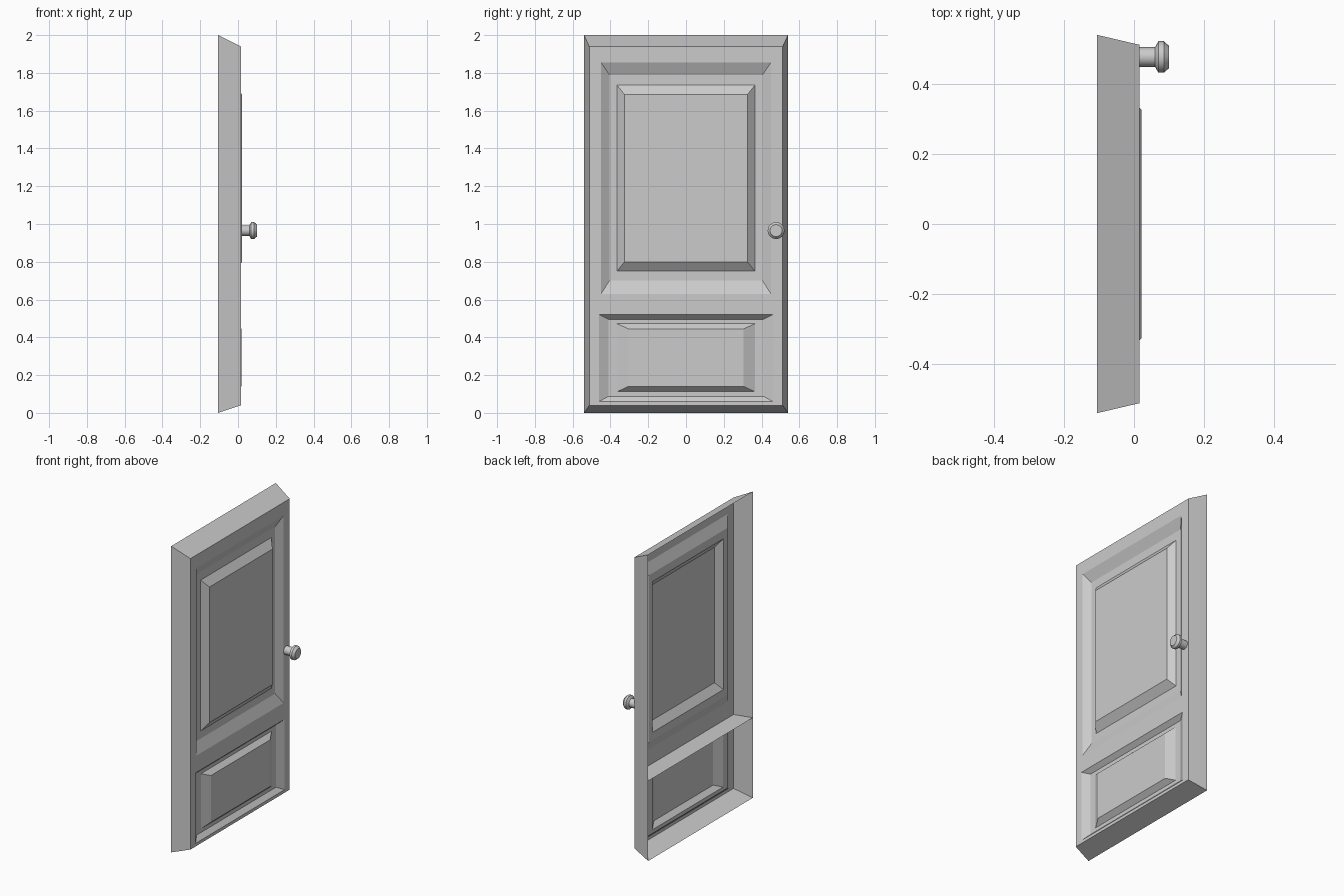
import bpy, bmesh, math
from mathutils import Vector

if "Cube" in bpy.data.objects:
    bpy.data.objects.remove(bpy.data.objects["Cube"])

FRONT, BACK = 0.015, -0.105


def finish(name, bm):
    mesh = bpy.data.meshes.new(name)
    bm.to_mesh(mesh)
    bm.free()
    obj = bpy.data.objects.new(name, mesh)
    bpy.context.collection.objects.link(obj)
    return obj


def rect(bm, x, half_y, z0, z1):
    # counter-clockwise seen from +x
    return [bm.verts.new((x, y, z)) for y, z in
            ((-half_y, z0), (half_y, z0), (half_y, z1), (-half_y, z1))]


def bridge(bm, outer, inner):
    n = len(outer)
    for i in range(n):
        j = (i + 1) % n
        bm.faces.new((outer[i], outer[j], inner[j], inner[i]))


def nested(bm, rects):
    # concentric rectangles joined by sloping strips
    loops = [rect(bm, *r) for r in rects]
    for a, b in zip(loops, loops[1:]):
        bridge(bm, a, b)
    return loops


# Door shell: tapered rim, front face with two openings, open back
bm = bmesh.new()
rim = nested(bm, [(BACK, 0.54, 0, 2), (FRONT, 0.512, 0.04, 1.94)])[-1]
openings = [rect(bm, FRONT, 0.45, 0.63, 1.855), rect(bm, FRONT, 0.46, 0.06, 0.52)]
edges = []
for loop in [rim] + openings:
    for i in range(4):
        a, b = loop[i], loop[(i + 1) % 4]
        edges.append(bm.edges.get((a, b)) or bm.edges.new((a, b)))
filled = bmesh.ops.triangle_fill(bm, edges=edges, use_beauty=True, normal=Vector((1, 0, 0)))
for f in filled["geom"]:
    if isinstance(f, bmesh.types.BMFace):
        f.normal_update()
        if f.normal.x < 0:
            f.normal_flip()
finish("door_frame", bm)


# Raised panels: sunk moulding, flat recess, bevelled raised centre
def panel(name, rects):
    bm = bmesh.new()
    bm.faces.new(nested(bm, rects)[-1])
    finish(name, bm)


panel("upper_panel", [(FRONT, 0.45, 0.63, 1.855), (-0.015, 0.405, 0.70, 1.79),
                      (-0.015, 0.365, 0.75, 1.735), (0.022, 0.325, 0.80, 1.685)])
panel("lower_panel", [(FRONT, 0.46, 0.06, 0.52), (-0.012, 0.41, 0.088, 0.495),
                      (-0.012, 0.365, 0.112, 0.472), (0.018, 0.305, 0.14, 0.445)])

# Thin cross brace inside the open back
bm = bmesh.new()
bm.faces.new([bm.verts.new(p) for p in
              ((BACK, -0.54, 0.523), (FRONT, -0.512, 0.523),
               (FRONT, 0.512, 0.523), (BACK, 0.54, 0.523))])
finish("cross_brace", bm)

# Door knob: lathed profile (x, radius) around the x axis
bm = bmesh.new()
SIDES = 16
rings = []
for x, r in ((FRONT, 0.028), (0.060, 0.028), (0.070, 0.045), (0.085, 0.045), (0.100, 0.032)):
    rings.append([bm.verts.new((x, 0.477 + r * math.cos(t), 0.965 + r * math.sin(t)))
                  for t in (2 * math.pi * i / SIDES for i in range(SIDES))])
for a, b in zip(rings, rings[1:]):
    bridge(bm, a, b)
bm.faces.new(rings[-1])
knob = finish("door_knob", bm)
bpy.context.view_layer.objects.active = knob
knob.select_set(True)
bpy.ops.object.shade_smooth_by_angle(angle=math.radians(30))
